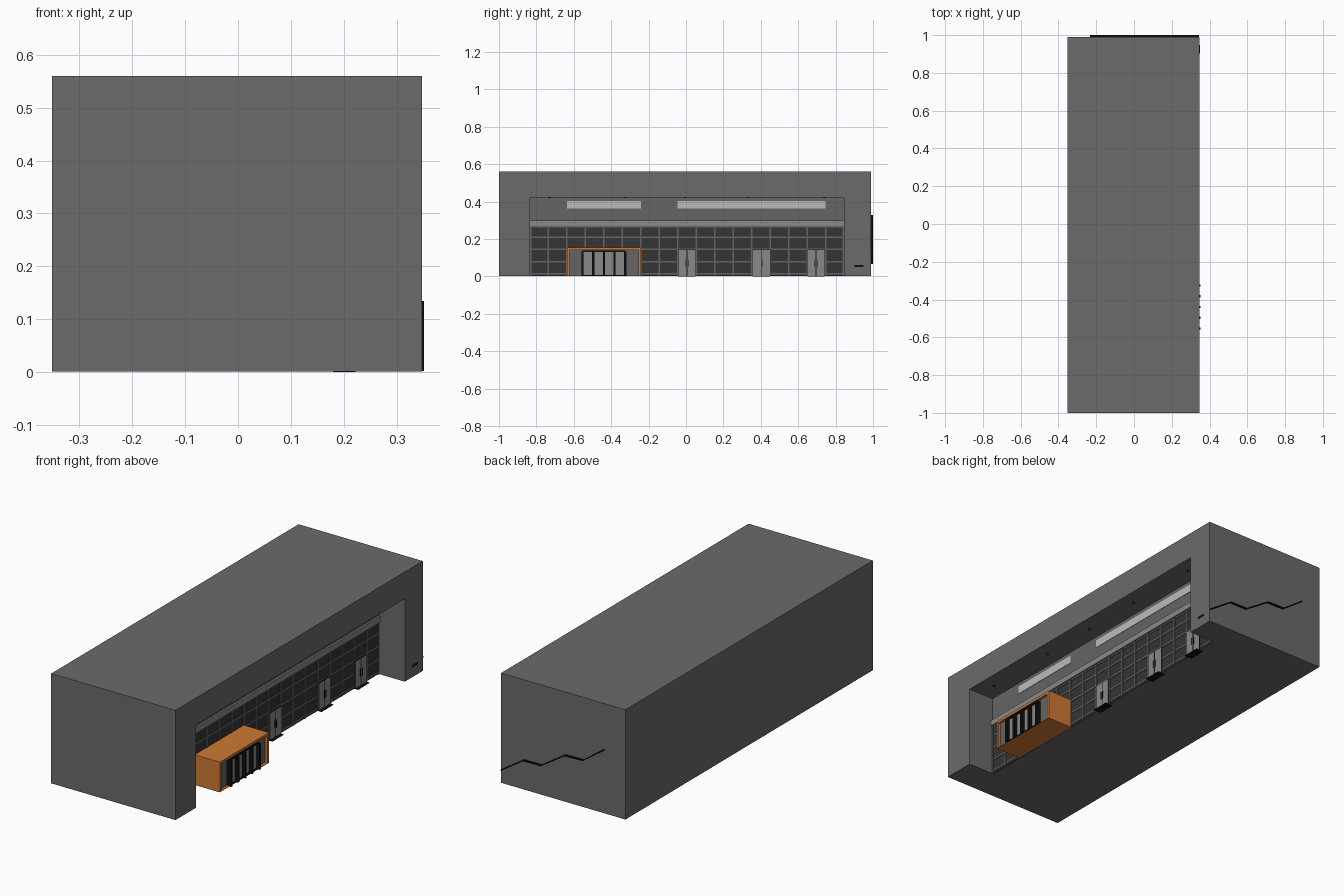
import bpy, bmesh
from mathutils import Vector

if "Cube" in bpy.data.objects:
    bpy.data.objects.remove(bpy.data.objects["Cube"])


def material(name, rgb):
    m = bpy.data.materials.new(name)
    m.diffuse_color = (*rgb, 1)
    m.use_nodes = True
    m.node_tree.nodes["Principled BSDF"].inputs["Base Color"].default_value = m.diffuse_color
    return m


CONCRETE = material("concrete", (0.15, 0.145, 0.148))
GLASS = material("dark_glass", (0.035, 0.035, 0.035))
METAL = material("grey_metal", (0.13, 0.13, 0.13))
PALE = material("pale_grey", (0.25, 0.25, 0.25))
WHITE = material("white_panel", (0.5, 0.5, 0.5))
ORANGE = material("orange", (0.62, 0.19, 0.035))
BLACK = material("black", (0.005, 0.005, 0.005))


def boxes(name, mat, *items):
    """One object from boxes given as (x0, x1, y0, y1, z0, z1)."""
    bm = bmesh.new()
    for x0, x1, y0, y1, z0, z1 in items:
        geo = bmesh.ops.create_cube(bm, size=1)
        for v in geo["verts"]:
            v.co = Vector(((x0 + x1) / 2 + v.co.x * (x1 - x0),
                           (y0 + y1) / 2 + v.co.y * (y1 - y0),
                           (z0 + z1) / 2 + v.co.z * (z1 - z0)))
    me = bpy.data.meshes.new(name)
    bm.to_mesh(me)
    bm.free()
    me.materials.append(mat)
    ob = bpy.data.objects.new(name, me)
    bpy.context.collection.objects.link(ob)
    return ob


def cut(target, *box):
    """Subtract a box from the target and discard the cutter."""
    cutter = boxes("cutter", target.data.materials[0], box)
    cutter.hide_render = True
    mod = target.modifiers.new("cut", "BOOLEAN")
    mod.operation = "DIFFERENCE"
    mod.solver = "EXACT"
    mod.object = cutter
    bpy.context.view_layer.objects.active = target
    bpy.ops.object.modifier_apply(modifier=mod.name)
    bpy.data.objects.remove(cutter)


FRONT, WALL = 0.348, 0.199      # outer facade and recessed wall, in x
Y0, Y1 = -0.835, 0.845          # recess ends

# Main block with the deep facade recess
body = boxes("building_body", CONCRETE, (-0.352, FRONT, -1, 0.99, 0.001, 0.56))
cut(body, WALL, 0.5, Y0, Y1, -0.1, 0.423)

# Glazed wall and its grid of mullions
boxes("glazing", GLASS, (WALL - 0.005, WALL + 0.002, Y0, Y1, 0.001, 0.268))
step = (Y1 - Y0) / 17
w = 0.004
bars = []
for i in range(18):
    y = min(max(Y0 + i * step, Y0 + w), Y1 - w)
    bars.append((WALL, WALL + 0.005, y - w, y + w, 0.001, 0.268))
for z in (0.015, 0.078, 0.146, 0.21, 0.264):
    bars.append((WALL, WALL + 0.0045, Y0, Y1, z - w, z + w))
boxes("mullions", METAL, *bars)

# Band above the glass, upper cladding and bright strips
boxes("fascia_band", PALE, (WALL, WALL + 0.012, Y0, Y1, 0.268, 0.298))
boxes("upper_cladding", METAL, (WALL, WALL + 0.003, Y0, Y1, 0.298, 0.423))
boxes("light_strips", WHITE,
      *[(WALL, WALL + 0.005, a, b, 0.362, 0.403)
        for a, b in ((-0.635, -0.24), (-0.045, 0.745))])

# Recessed ceiling spotlights
bm = bmesh.new()
for y in (-0.73, -0.325, -0.005, 0.33, 0.74):
    geo = bmesh.ops.create_cone(bm, cap_ends=True, segments=12, radius1=0.007,
                                radius2=0.007, depth=0.006)
    bmesh.ops.translate(bm, verts=geo["verts"], vec=(0.28, y, 0.421))
me = bpy.data.meshes.new("ceiling_spots")
bm.to_mesh(me)
bm.free()
me.materials.append(GLASS)
bpy.context.collection.objects.link(bpy.data.objects.new("ceiling_spots", me))

# Double doors in the glazed wall, each with a threshold mat
for n, (a, b) in enumerate(((-0.04, 0.05), (0.355, 0.45), (0.65, 0.74))):
    mid, x = (a + b) / 2, WALL + 0.008
    boxes(f"door_leaves_{n}", PALE, (WALL, x, a, mid - 0.002, 0.002, 0.14),
          (WALL, x, mid + 0.002, b, 0.002, 0.14))
    boxes(f"door_frame_{n}", BLACK,
          (WALL, x - 0.001, a - 0.003, b + 0.003, 0.001, 0.143))
    boxes(f"door_handles_{n}", BLACK,
          *[(x, x + 0.004, mid + s * 0.007 - 0.001, mid + s * 0.007 + 0.001,
             0.05, 0.09) for s in (-1, 1)])
    boxes(f"door_mat_{n}", BLACK, (0.18, 0.222, a, b, 0, 0.003))

# Orange entrance box with a shallow open front
porch = boxes("entrance_box", ORANGE, (WALL, 0.342, -0.635, -0.24, 0.001, 0.155))
cut(porch, 0.325, 0.4, -0.622, -0.253, 0.004, 0.142)
boxes("entrance_panel", METAL, (0.324, 0.329, -0.622, -0.253, 0.004, 0.142))

# Black framed entrance doors
d0, d1 = -0.553, -0.325
pitch = (d1 - d0) / 4
frames = [(0.329, 0.352, d0 + i * pitch - 0.006, d0 + i * pitch + 0.006,
           0.002, 0.134) for i in range(5)]
frames += [(0.329, 0.343, d0, d1, a, b) for a, b in ((0.002, 0.008), (0.13, 0.137))]
boxes("entrance_door_frames", BLACK, *frames)
boxes("entrance_door_panes", PALE,
      *[(0.329, 0.335, d0 + i * pitch + 0.006, d0 + (i + 1) * pitch - 0.006,
         0.008, 0.13) for i in range(4)])

# Small plain plaque on the pillar
boxes("plaque", BLACK, (FRONT, FRONT + 0.002, 0.902, 0.948, 0.051, 0.061))

# Stepped stair rail line on the back wall
path = [(0.345, 0.068), (0.219, 0.152), (0.118, 0.153),
        (-0.016, 0.24), (-0.117, 0.242), (-0.234, 0.325)]
bm = bmesh.new()
rings = []
for x, z in path:
    rings.append([bm.verts.new((x, y, z + dz)) for y, dz in
                  ((0.989, -0.003), (1.0, -0.003), (1.0, 0.003), (0.989, 0.003))])
for r, s in zip(rings, rings[1:]):
    for k in range(4):
        bm.faces.new((r[k], r[(k + 1) % 4], s[(k + 1) % 4], s[k]))
bm.faces.new(rings[0][::-1])
bm.faces.new(rings[-1])
bmesh.ops.recalc_face_normals(bm, faces=bm.faces)
me = bpy.data.meshes.new("stair_rail")
bm.to_mesh(me)
bm.free()
me.materials.append(BLACK)
bpy.context.collection.objects.link(bpy.data.objects.new("stair_rail", me))
